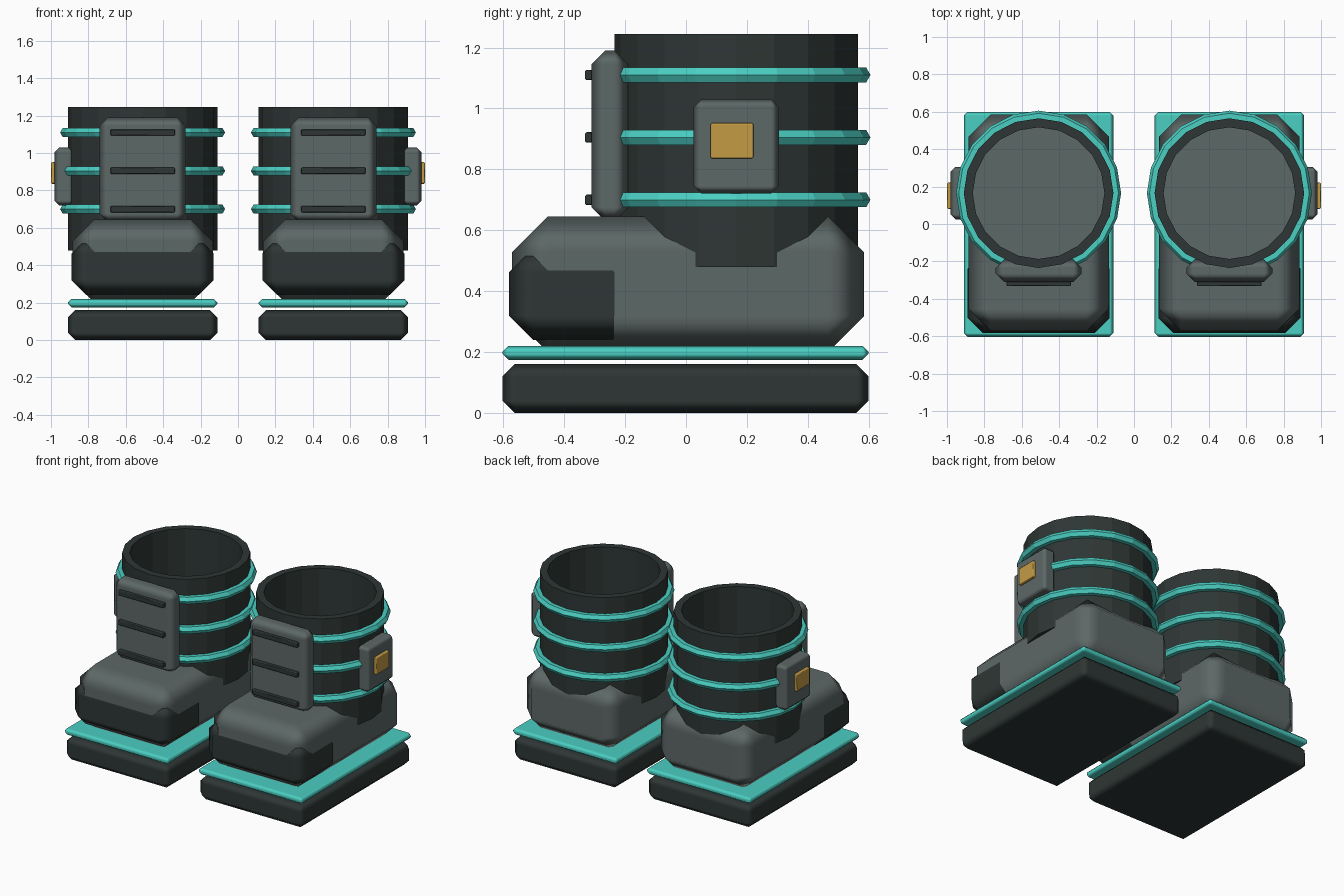
import bpy, bmesh, math
from mathutils import Vector

if "Cube" in bpy.data.objects:
    bpy.data.objects.remove(bpy.data.objects["Cube"])


def material(name, rgb):
    m = bpy.data.materials.new(name)
    m.diffuse_color = (*rgb, 1)
    m.use_nodes = True
    m.node_tree.nodes["Principled BSDF"].inputs["Base Color"].default_value = m.diffuse_color
    return m


DARK = material("charcoal", (0.027, 0.037, 0.035))
GREY = material("slate grey", (0.108, 0.138, 0.134))
TEAL = material("teal", (0.07, 0.62, 0.54))
GOLD = material("gold", (0.55, 0.33, 0.06))

BOOT_X = 0.51    # centre of each boot
SHAFT_Y = 0.165  # centre of the leg shaft
SIDES = 20
BAND_HEIGHTS = (0.70, 0.905, 1.11)


def add_object(name, bm, mat):
    mesh = bpy.data.meshes.new(name)
    bmesh.ops.recalc_face_normals(bm, faces=bm.faces)
    bm.to_mesh(mesh)
    bm.free()
    mesh.materials.append(mat)
    ob = bpy.data.objects.new(name, mesh)
    bpy.context.collection.objects.link(ob)
    return ob


def box(name, low, high, bevel, mat, side):
    """Chamfered box between two corners, mirrored in x by side."""
    low, high = Vector(low), Vector(high)
    bm = bmesh.new()
    bmesh.ops.create_cube(bm, size=1)
    for v in bm.verts:
        v.co = (low + high) / 2 + v.co * (high - low)
        v.co.x *= side
    for f in bm.faces:
        f.smooth = True
    ob = add_object(name, bm, mat)
    mod = ob.modifiers.new("chamfer", 'BEVEL')
    mod.width = bevel
    mod.segments = 1
    mod.limit_method = 'NONE'
    mod.harden_normals = True
    return ob


def lathe(name, profile, mat, x):
    """Closed (radius, height) profile swept around the shaft axis."""
    bm = bmesh.new()
    rings = []
    for i in range(SIDES):
        a = math.tau * i / SIDES
        rings.append([bm.verts.new((x + r * math.cos(a), SHAFT_Y + r * math.sin(a), z))
                      for r, z in profile])
    n = len(profile)
    for i in range(SIDES):
        a, b = rings[i], rings[(i + 1) % SIDES]
        for j in range(n):
            k = (j + 1) % n
            bm.faces.new((a[j], b[j], b[k], a[k]))
    return add_object(name, bm, mat)


for side, label in ((-1, "left"), (1, "right")):
    cx = BOOT_X * side

    def part(name, half, y, z, bevel, mat):
        box(f"{label}_{name}", (BOOT_X - half, y[0], z[0]),
            (BOOT_X + half, y[1], z[1]), bevel, mat, side)

    # Sole, glowing strip, foot and toe cap
    part("sole", 0.40, (-0.603, 0.60), (0, 0.16), 0.04, DARK)
    part("sole_strip", 0.40, (-0.603, 0.60), (0.174, 0.22), 0.02, TEAL)
    part("foot", 0.375, (-0.572, 0.585), (0.20, 0.645), 0.118, GREY)
    part("toe_cap", 0.38, (-0.582, -0.16), (0.24, 0.542), 0.08, DARK)

    # Open leg shaft with its inner floor
    lathe(label + "_shaft", [(0.40, 0.48), (0.40, 1.245), (0.352, 1.245), (0.352, 0.48)],
          DARK, cx)
    bm = bmesh.new()
    bmesh.ops.create_circle(bm, cap_ends=True, radius=0.355, segments=SIDES)
    for v in bm.verts:
        v.co += Vector((cx, SHAFT_Y, 0.655))
    add_object(label + "_shaft_floor", bm, GREY)

    # Bands around the shaft
    for i, h in enumerate(BAND_HEIGHTS):
        ring = [(0.413 + 0.028 * math.cos(math.tau * k / 6),
                 h + 0.028 * math.sin(math.tau * k / 6)) for k in range(6)]
        lathe(f"{label}_band_{i + 1}", ring, TEAL, cx)

    # Shin panel with slats
    part("shin_panel", 0.23, (-0.31, -0.19), (0.63, 1.19), 0.045, GREY)
    for i, h in enumerate(BAND_HEIGHTS):
        part(f"shin_slat_{i + 1}", 0.173, (-0.332, -0.30), (h - 0.017, h + 0.017), 0.005, DARK)

    # Outer side module with its indicator
    box(label + "_side_module", (0.88, 0.025, 0.72), (0.98, 0.305, 1.03), 0.025, GREY, side)
    box(label + "_indicator", (0.97, 0.08, 0.835), (1.0, 0.222, 0.952), 0.006, GOLD, side)
